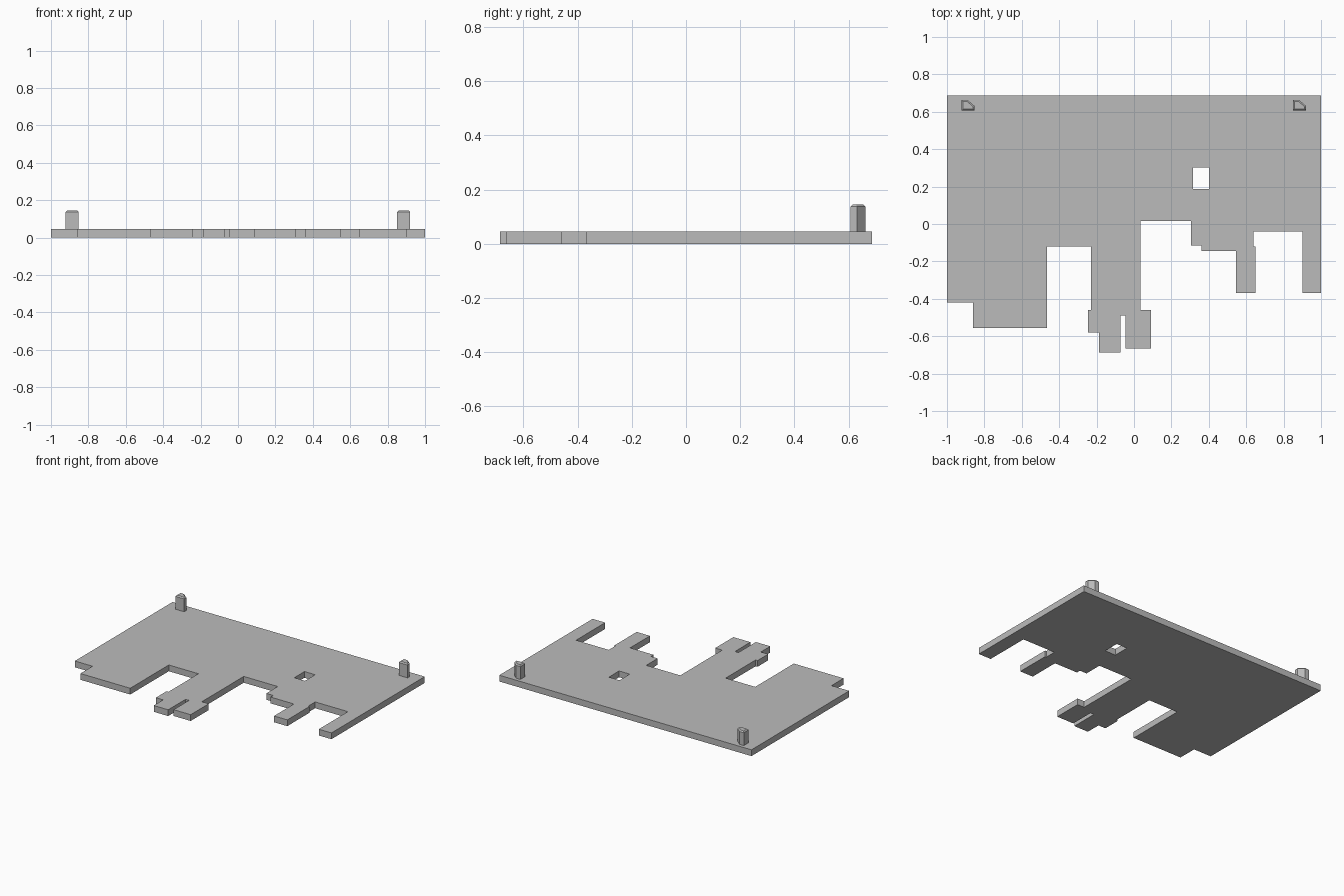
import bpy
import bmesh
from mathutils import Vector

if "Cube" in bpy.data.objects:
    bpy.data.objects.remove(bpy.data.objects["Cube"])

THICK = 0.045

gray = bpy.data.materials.new("light gray")
gray.use_nodes = True
color = (0.5, 0.5, 0.5, 1)
gray.diffuse_color = color
gray.node_tree.nodes["Principled BSDF"].inputs["Base Color"].default_value = color


def prism(name, outline, z0, z1, chamfer=0.0):
    """Extrude a flat outline upward, optionally bevelling its top rim."""
    bm = bmesh.new()
    base = bm.faces.new([bm.verts.new((x, y, z0)) for x, y in outline])
    ext = bmesh.ops.extrude_face_region(bm, geom=[base])["geom"]
    top = [v for v in ext if isinstance(v, bmesh.types.BMVert)]
    bmesh.ops.translate(bm, verts=top, vec=Vector((0, 0, z1 - z0)))
    if chamfer:
        rim = [e for e in bm.edges if all(v in top for v in e.verts)]
        bmesh.ops.bevel(bm, geom=rim, offset=chamfer, segments=1,
                        profile=0.5, affect='EDGES')
    bmesh.ops.recalc_face_normals(bm, faces=bm.faces)
    mesh = bpy.data.meshes.new(name)
    bm.to_mesh(mesh)
    bm.free()
    mesh.materials.append(gray)
    obj = bpy.data.objects.new(name, mesh)
    bpy.context.collection.objects.link(obj)
    return obj


# Plate front edge: each step is (x, y), running along y at x, from right to left
steps = [(1, -.37), (.9, -.04), (.64, -.12), (.65, -.37), (.545, -.145),
         (.36, -.115), (.305, .015), (.035, -.46), (.09, -.665), (-.045, -.49),
         (-.073, -.687), (-.187, -.58), (-.245, -.46), (-.23, -.12),
         (-.465, -.557), (-.86, -.42)]
outline = [(-1, .687), (1, .687)]
for i, (x, y) in enumerate(steps):
    next_x = steps[i + 1][0] if i + 1 < len(steps) else -1
    outline += [(x, y), (next_x, y)]
plate = prism("base_plate", outline, 0, THICK)

# Small rectangular through hole
cutter = prism("hole_cutter", [(.315, .187), (.4, .187), (.4, .303), (.315, .303)],
               -.1, .1)
cutter.hide_render = True
cutter.hide_viewport = True
cutter.display_type = 'WIRE'
cut = plate.modifiers.new("through_hole", 'BOOLEAN')
cut.operation = 'DIFFERENCE'
cut.solver = 'EXACT'
cut.object = cutter

# Two identical upright pegs with one clipped corner and a chamfered top
profile = [(0, 0), (.07, 0), (.07, .024), (.034, .055), (0, .055)]
for name, x in (("right_peg", -.922), ("left_peg", .85)):
    prism(name, [(x + px, .607 + py) for px, py in profile], THICK - .01, .145, .008)
